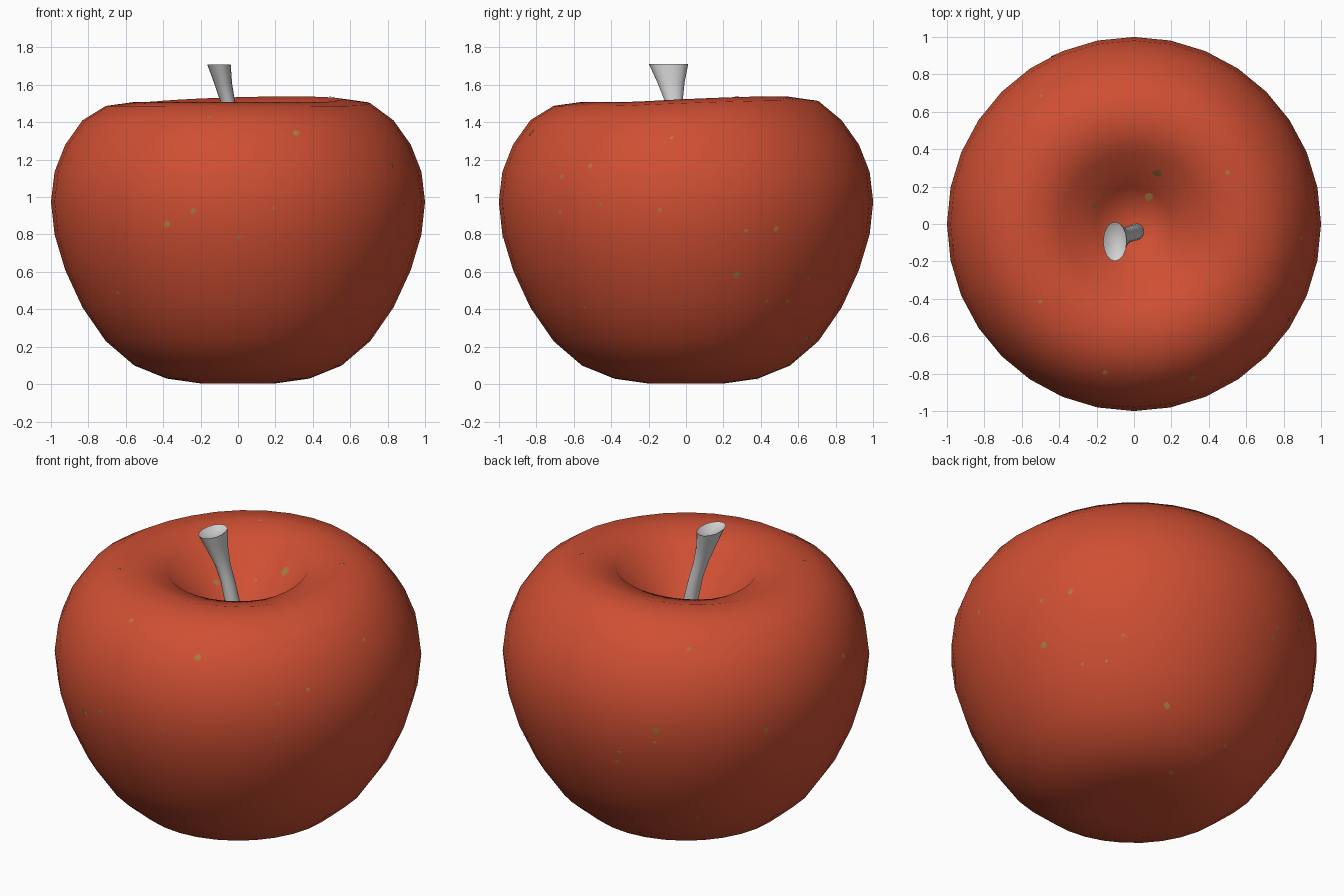
import bpy, bmesh, math
from mathutils import Vector
from mathutils.bvhtree import BVHTree

if "Cube" in bpy.data.objects:
    bpy.data.objects.remove(bpy.data.objects["Cube"])


def material(name, rgb):
    m = bpy.data.materials.new(name)
    m.diffuse_color = (*rgb, 1)
    m.use_nodes = True
    m.node_tree.nodes["Principled BSDF"].inputs["Base Color"].default_value = m.diffuse_color
    return m


RED = material("apple_red", (0.62, 0.078, 0.033))
TAN = material("speckle_tan", (0.42, 0.20, 0.05))
GREY = material("stem_grey", (0.64, 0.64, 0.64))


def finish(bm, name, mat, smooth=True):
    bmesh.ops.recalc_face_normals(bm, faces=bm.faces)
    for f in bm.faces:
        f.smooth = smooth
    me = bpy.data.meshes.new(name)
    bm.to_mesh(me)
    bm.free()
    ob = bpy.data.objects.new(name, me)
    bpy.context.collection.objects.link(ob)
    me.materials.append(mat)
    return ob


def loft(bm, rings, cap_start, cap_end):
    """Join rings of points with quads; close ends with a fan to the cap points."""
    loops = [[bm.verts.new(p) for p in r] for r in rings]
    n = len(loops[0])
    for a, b in zip(loops, loops[1:]):
        for i in range(n):
            j = (i + 1) % n
            bm.faces.new((a[i], a[j], b[j], b[i]))
    for loop, cap in ((loops[0], cap_start), (loops[-1], cap_end)):
        c = bm.verts.new(cap)
        for i in range(n):
            bm.faces.new((loop[i], loop[(i + 1) % n], c))


# Apple body: sphere rings with reshaped heights, bottom to top
HEIGHTS = [0.003, 0.03, 0.10, 0.23, 0.41, 0.61, 0.80, 0.975,
           1.135, 1.28, 1.41, 1.487, 1.508, 1.46, 1.25]
rings = []
for k, z in enumerate(HEIGHTS, 1):
    r = math.sin(k * math.pi / 16)
    ring = []
    for i in range(32):
        a = i * math.tau / 32
        # the rim is a little higher at the back right
        lift = 0.03 * max(0, math.cos(a - math.radians(60))) if 12 <= k <= 14 else 0
        ring.append((r * math.cos(a), r * math.sin(a), z + lift))
    rings.append(ring)
bm = bmesh.new()
loft(bm, rings, (0, 0, 0.025), (0, 0, 1.14))
bmesh.ops.recalc_face_normals(bm, faces=bm.faces)
surface = BVHTree.FromBMesh(bm)
finish(bm, "apple_body", RED)

# Stem: tilted, flaring to an oval top with a shallow hollow
STEM = [(0.02, -0.04, 1.08, 0.045, 0.045), (0.0, -0.047, 1.28, 0.04, 0.043),
        (-0.03, -0.055, 1.42, 0.037, 0.043), (-0.055, -0.065, 1.51, 0.039, 0.047),
        (-0.08, -0.08, 1.61, 0.048, 0.072), (-0.102, -0.093, 1.71, 0.063, 0.105),
        (-0.100, -0.093, 1.695, 0.045, 0.078)]
rings = [[(x + rx * math.cos(i * math.tau / 16), y + ry * math.sin(i * math.tau / 16), z)
          for i in range(16)] for x, y, z, rx, ry in STEM]
bm = bmesh.new()
loft(bm, rings, (0.02, -0.04, 1.07), (-0.098, -0.09, 1.68))
stem = finish(bm, "stem", GREY)
bpy.context.view_layer.objects.active = stem
stem.select_set(True)
bpy.ops.object.shade_smooth_by_angle(angle=math.radians(50))


# Speckles: thin plates dropped onto the skin along a viewing direction
def view(azimuth, elevation):
    a, e = math.radians(azimuth), math.radians(elevation)
    flat = Vector((math.sin(a), -math.cos(a), 0))
    toward = flat * math.cos(e) + Vector((0, 0, math.sin(e)))
    right = Vector((math.cos(a), math.sin(a), 0))
    return right, toward.cross(right), toward


CENTRE = Vector((0, 0, 0.855))
SPOTS = [
    # front: across, up from centre, radius
    (view(0, 0), [(-.38, 0, .019), (-.24, .07, .015), (.005, -.07, .011), (.31, .485, .019),
                  (-.155, .57, .013), (-.64, -.365, .013), (.19, .085, .008)]),
    # right
    (view(90, 0), [(-.51, .31, .012), (-.66, .255, .012), (-.455, .105, .008), (-.67, .065, .01),
                   (-.14, .075, .012), (-.075, .46, .011), (.48, -.025, .015), (.32, -.035, .01),
                   (.27, -.27, .019), (.43, -.41, .009), (.54, -.41, .01), (-.54, -.445, .008)]),
    # top
    (view(0, 90), [(.125, .275, .028), (.08, .145, .024), (-.215, .1, .018), (-.045, .235, .009),
                   (-.2, .5, .007), (.5, .275, .013), (-.5, -.415, .011)]),
    # back left, from above
    (view(218, 30), [(-.03, .04, .011), (-.215, -.395, .02), (.39, -.395, .017),
                     (-.41, -.495, .013), (.83, .02, .014), (.02, -.83, .012)]),
    # back right, from below
    (view(142, -30), [(-.09, .20, .01), (.155, -.18, .018), (.48, -.395, .012),
                      (.735, .2, .014), (.19, -.545, .014), (.88, .25, .01)]),
]
bm = bmesh.new()
for (right, up, toward), spots in SPOTS:
    for u, v, size in spots:
        hit, normal, _, _ = surface.ray_cast(CENTRE + right * u + up * v + toward * 4, -toward)
        if hit is None:
            continue
        side = normal.orthogonal().normalized()
        other = normal.cross(side)
        verts = []
        for i in range(9):
            t = i * math.tau / 9
            p = hit + (side * math.cos(t) * 1.1 + other * math.sin(t) * 0.9) * size
            q, n, _, _ = surface.find_nearest(p)
            verts.append(bm.verts.new(q + n * 0.004))
        mid = bm.verts.new(hit + normal * 0.005)
        for i in range(9):
            f = bm.faces.new((verts[i], verts[(i + 1) % 9], mid))
            f.normal_update()
            if f.normal.dot(normal) < 0:
                f.normal_flip()
finish(bm, "skin_speckles", TAN)
